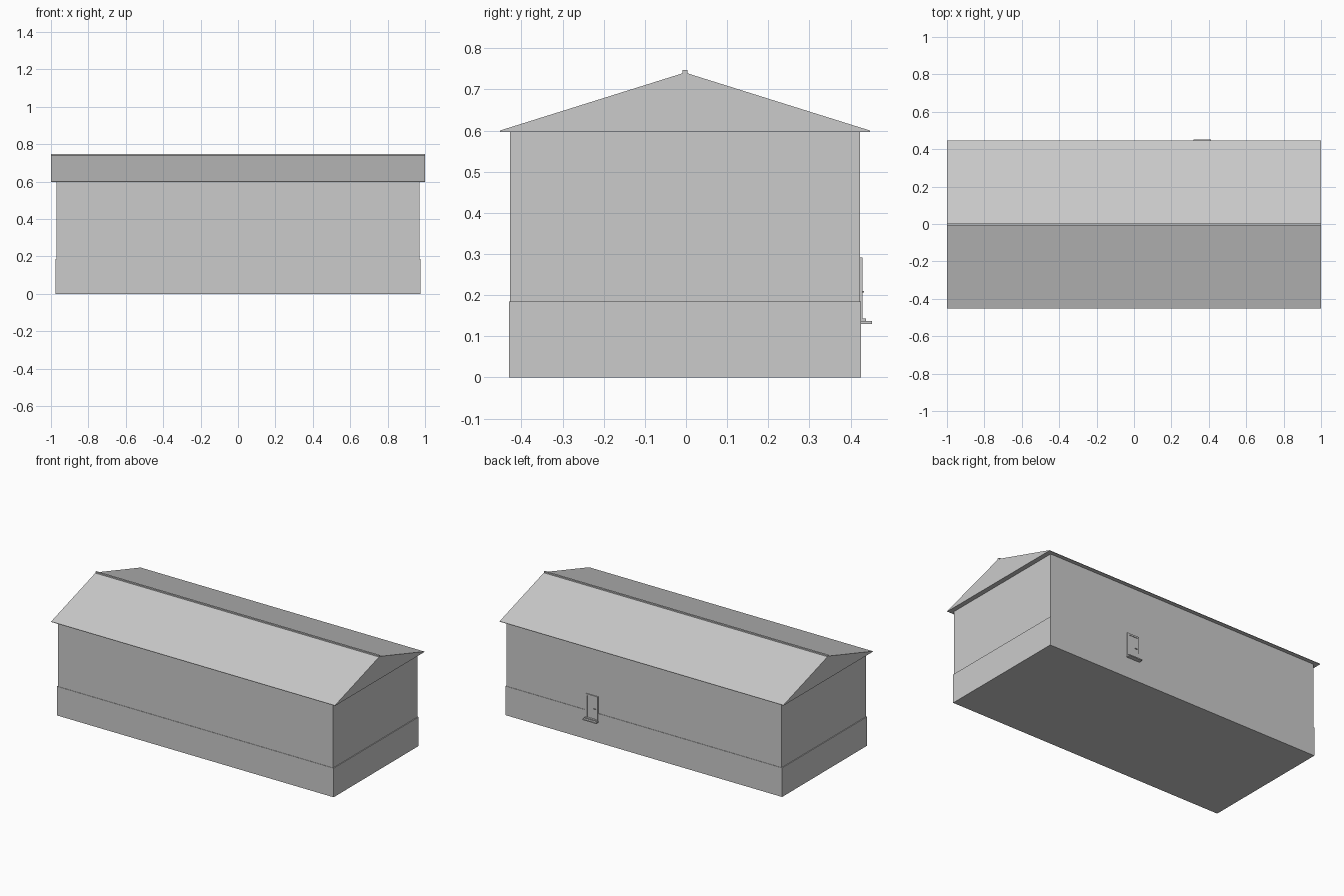
import bpy
import bmesh

cube = bpy.data.objects.get("Cube")
if cube:
    bpy.data.objects.remove(cube, do_unlink=True)

grey = bpy.data.materials.new("plain grey")
grey.use_nodes = True
grey.diffuse_color = (0.6, 0.6, 0.6, 1)
grey.node_tree.nodes["Principled BSDF"].inputs["Base Color"].default_value = (0.6, 0.6, 0.6, 1)

MID = -0.0025   # y of the ridge line
WALL = 0.425    # half depth of the walls
BACK = MID + WALL


def finish(name, bm):
    bmesh.ops.recalc_face_normals(bm, faces=bm.faces)
    mesh = bpy.data.meshes.new(name)
    bm.to_mesh(mesh)
    bm.free()
    mesh.materials.append(grey)
    obj = bpy.data.objects.new(name, mesh)
    bpy.context.collection.objects.link(obj)
    return obj


def box(name, xs, ys, zs):
    bm = bmesh.new()
    bmesh.ops.create_cube(bm, size=1)
    for v in bm.verts:
        for i, (lo, hi) in enumerate((xs, ys, zs)):
            v.co[i] = hi if v.co[i] > 0 else lo
    return finish(name, bm)


def extrude_along_x(name, profile, half):
    bm = bmesh.new()
    face = bm.faces.new([bm.verts.new((-half, y, z)) for y, z in profile])
    new = bmesh.ops.extrude_face_region(bm, geom=[face])["geom"]
    bmesh.ops.translate(bm, vec=(2 * half, 0, 0),
                        verts=[g for g in new if isinstance(g, bmesh.types.BMVert)])
    return finish(name, bm)


# Building shell
box("plinth", (-0.975, 0.975), (MID - 0.4275, MID + 0.4275), (0, 0.185))
box("walls", (-0.97, 0.97), (MID - WALL, BACK), (0.185, 0.6))

# Gabled roof with thin eaves and a ridge cap
eave = 0.45
extrude_along_x("roof", [(MID - eave, 0.597), (MID + eave, 0.597), (MID + eave, 0.6),
                         (MID, 0.741), (MID - eave, 0.6)], 1.0)
box("ridge_cap", (-1, 1), (MID - 0.006, MID + 0.006), (0.73, 0.747))

# Back door: frame, recessed leaf, handle, sill and step
left, right, bottom, top, rim = 0.322, 0.408, 0.137, 0.291, 0.011
front = 0.4285
for name, xs in (("right_jamb", (left, left + rim)), ("left_jamb", (right - rim, right))):
    box(name, xs, (BACK - 0.005, front), (bottom, top))
box("door_lintel", (left + rim, right - rim), (BACK - 0.005, front), (top - rim, top))
box("door_leaf", (left + rim, right - rim), (BACK - 0.005, front - 0.003), (bottom, top - rim))
box("door_handle", (left + 0.015, left + 0.028), (front - 0.004, 0.432), (0.206, 0.21))
box("door_sill", (left, right), (BACK - 0.005, 0.438), (0.136, 0.143))
box("door_step", (0.318, 0.412), (BACK - 0.005, 0.4525), (0.13, 0.137))
